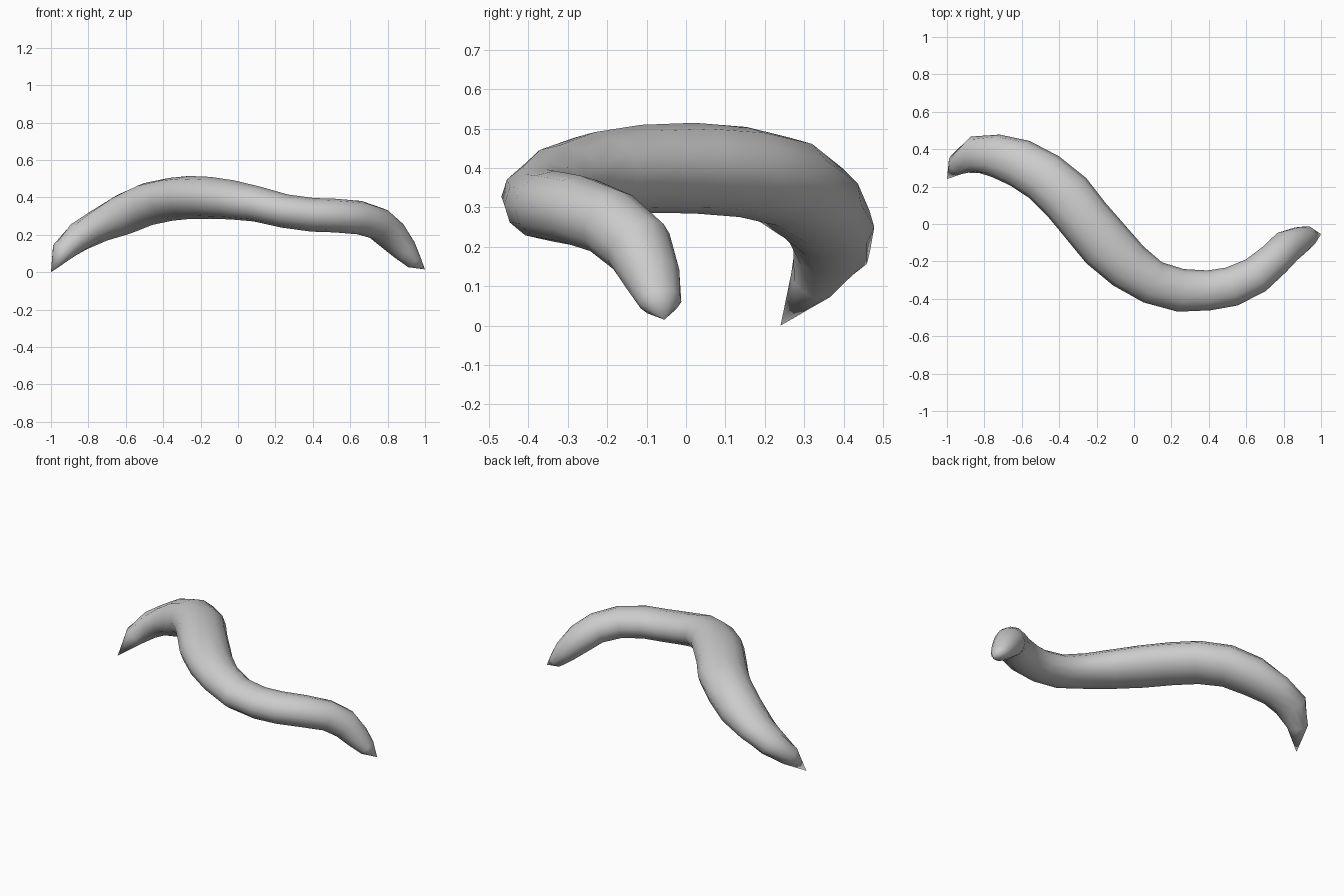
import bpy
import bmesh
from math import cos, sin, tau
from mathutils import Vector

default_cube = bpy.data.objects.get("Cube")
if default_cube:
    bpy.data.objects.remove(default_cube, do_unlink=True)

SIDES = 12

# Pointed ends of the body
tail_tip = Vector((-1, 0.24, 0))
head_tip = Vector((1, -0.055, 0.015))

# Body sections: centre x, y, z, sideways radius, upright radius
sections = [
    (-0.94, 0.32, 0.11, 0.06, 0.06),
    (-0.85, 0.37, 0.19, 0.1, 0.08),
    (-0.74, 0.365, 0.25, 0.115, 0.09),
    (-0.61, 0.325, 0.31, 0.13, 0.11),
    (-0.48, 0.25, 0.365, 0.137, 0.115),
    (-0.36, 0.145, 0.39, 0.145, 0.115),
    (-0.26, 0.02, 0.4, 0.142, 0.115),
    (-0.15, -0.11, 0.398, 0.145, 0.112),
    (-0.03, -0.225, 0.387, 0.132, 0.105),
    (0.1, -0.312, 0.365, 0.118, 0.095),
    (0.25, -0.355, 0.327, 0.115, 0.09),
    (0.4, -0.355, 0.307, 0.107, 0.09),
    (0.52, -0.335, 0.303, 0.106, 0.09),
    (0.65, -0.275, 0.292, 0.1, 0.09),
    (0.75, -0.19, 0.26, 0.092, 0.088),
    (0.82, -0.12, 0.2, 0.09, 0.085),
    (0.89, -0.085, 0.12, 0.073, 0.068),
    (0.94, -0.065, 0.06, 0.055, 0.045),
]


def ring(bm, centre, direction, wide, tall):
    """Add an elliptical loop of vertices square to the body's path."""
    side = direction.cross(Vector((0, 0, 1))).normalized()
    up = side.cross(direction).normalized()
    angles = [tau * i / SIDES for i in range(SIDES)]
    return [bm.verts.new(centre + side * wide * cos(a) + up * tall * sin(a))
            for a in angles]


# Sweep the sections along the body and close both ends to a point
bm = bmesh.new()
path = [tail_tip] + [Vector(s[:3]) for s in sections] + [head_tip]
loops = []
for i, (x, y, z, wide, tall) in enumerate(sections):
    direction = (path[i + 2] - path[i]).normalized()
    loops.append(ring(bm, path[i + 1], direction, wide, tall))

tail = bm.verts.new(tail_tip)
head = bm.verts.new(head_tip)
for i in range(SIDES):
    j = (i + 1) % SIDES
    for first, second in zip(loops, loops[1:]):
        bm.faces.new((first[i], first[j], second[j], second[i]))
    bm.faces.new((tail, loops[0][j], loops[0][i]))
    bm.faces.new((head, loops[-1][i], loops[-1][j]))
bmesh.ops.recalc_face_normals(bm, faces=bm.faces)

mesh = bpy.data.meshes.new("worm_body")
bm.to_mesh(mesh)
bm.free()
body = bpy.data.objects.new("worm_body", mesh)
bpy.context.collection.objects.link(body)

# Plain grey skin
skin = bpy.data.materials.new("grey_skin")
skin.use_nodes = True
grey = (0.6, 0.6, 0.6, 1)
skin.diffuse_color = grey
skin.node_tree.nodes["Principled BSDF"].inputs["Base Color"].default_value = grey
mesh.materials.append(skin)
for face in mesh.polygons:
    face.use_smooth = True
